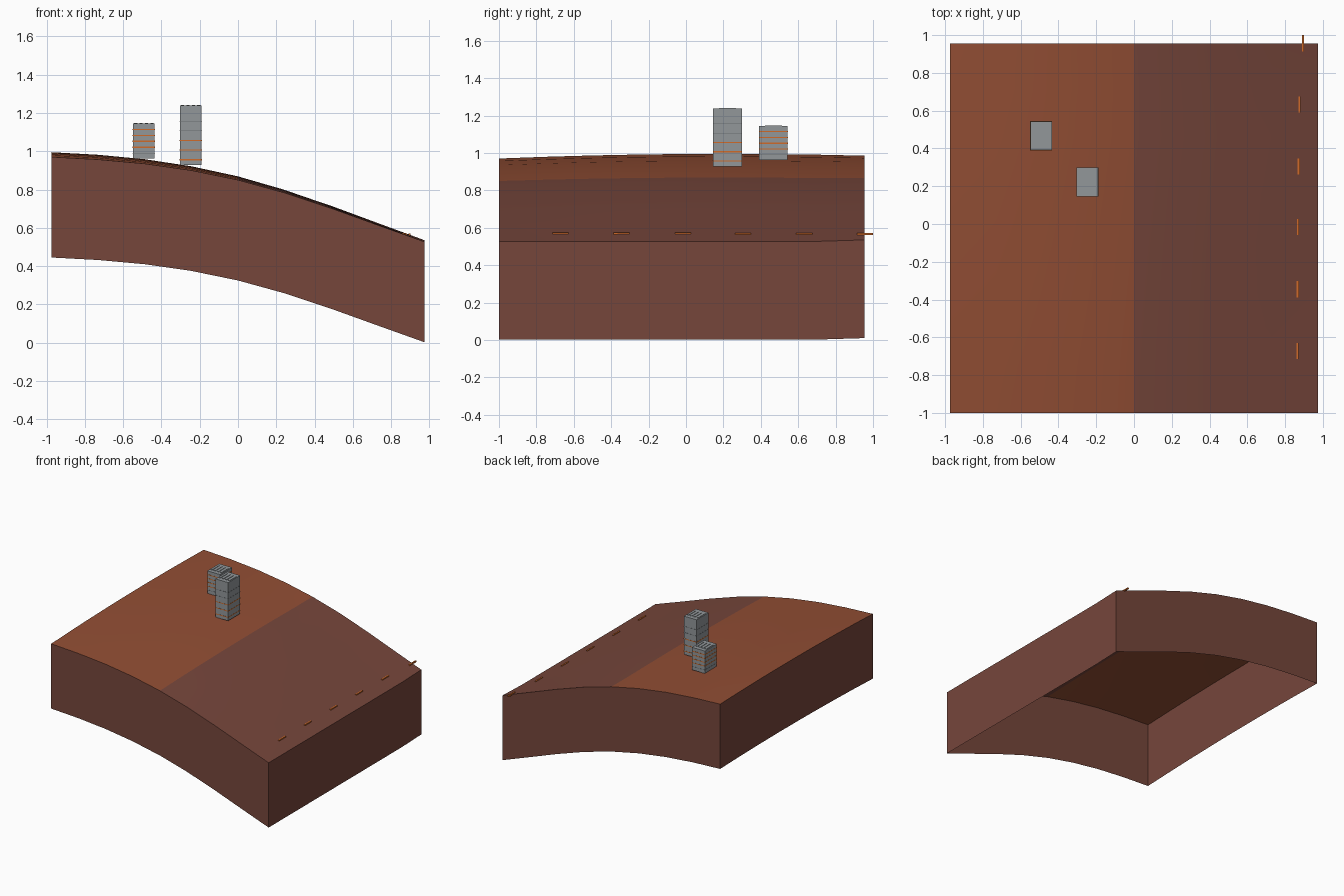
import bpy, bmesh, math

if "Cube" in bpy.data.objects:
    bpy.data.objects.remove(bpy.data.objects["Cube"])


def material(name, rgb):
    """Flat material from an 0-255 screen colour."""
    lin = [((c / 255 + 0.055) / 1.055) ** 2.4 for c in rgb] + [1.0]
    m = bpy.data.materials.new(name)
    m.use_nodes = True
    m.diffuse_color = lin
    m.node_tree.nodes["Principled BSDF"].inputs["Base Color"].default_value = lin
    return m


RUST = material("rust soil", (146, 78, 52))
BROWN = material("brown rock", (118, 70, 59))
GREY = material("tower grey", (146, 151, 154))
DARK = material("seam grey", (108, 112, 115))
ORANGE = material("orange trim", (208, 106, 40))

HALF, FRONT, BACK, DEPTH, CELLS = 0.975, -1.0, 0.955, 0.525, 8
SLOPE = [0.97, 0.957, 0.935, 0.90, 0.85, 0.783, 0.702, 0.614, 0.527]


def ground(x, y):
    """Height of the hillside: a falling slope with a gentle crown."""
    t = (x + HALF) / (2 * HALF)
    i = min(int(t * CELLS), CELLS - 1)
    f = t * CELLS - i
    base = SLOPE[i] * (1 - f) + SLOPE[i + 1] * f
    crown = 0.025 * (1 - t * t) * (1 - ((y - 0.2) / 1.2) ** 2)
    lift = 0.008 * t * max(0.0, (y - 0.7) / (BACK - 0.7))
    return base + crown + lift


def finish(bm, name, mats):
    mesh = bpy.data.meshes.new(name)
    bm.to_mesh(mesh)
    bm.free()
    for m in mats:
        mesh.materials.append(m)
    ob = bpy.data.objects.new(name, mesh)
    bpy.context.collection.objects.link(ob)
    return ob


def box(name, x, y, z, size, mat):
    bm = bmesh.new()
    bmesh.ops.create_cube(bm, size=1)
    bmesh.ops.scale(bm, vec=size, verts=bm.verts)
    bmesh.ops.translate(bm, vec=(x, y, z), verts=bm.verts)
    return finish(bm, name, [mat])


# Hillside surface, two soil colours split along the middle
bm = bmesh.new()
bmesh.ops.create_grid(bm, x_segments=CELLS, y_segments=CELLS, size=1)
for v in bm.verts:
    v.co.x *= HALF
    v.co.y = (FRONT + BACK) / 2 + v.co.y * (BACK - FRONT) / 2
    v.co.z = ground(v.co.x, v.co.y)
for face in bm.faces:
    face.material_index = 1 if face.calc_center_median().x > 0 else 0

# Side walls dropped from the rim, open underneath
rim = [e for e in bm.edges if e.is_boundary]
walls = bmesh.ops.extrude_edge_only(bm, edges=rim)["geom"]
for g in walls:
    if isinstance(g, bmesh.types.BMVert):
        g.co.z -= DEPTH
    elif isinstance(g, bmesh.types.BMFace):
        g.material_index = 1
bmesh.ops.recalc_face_normals(bm, faces=bm.faces)
hill = finish(bm, "hillside", [RUST, BROWN])
bpy.context.view_layer.objects.active = hill
hill.select_set(True)
bpy.ops.object.shade_smooth_by_angle(angle=math.radians(30))
hill.select_set(False)


# Towers with floor bands and narrow roof slats
def tower(name, x, y, bottom, top, step, orange_floors):
    w, d = 0.114, 0.153
    box(name, x, y, (bottom + top) / 2, (w, d, top - bottom), GREY)
    floors = int((top - bottom - 0.01) / step)
    for i in range(floors):
        trim = ORANGE if i in orange_floors else DARK
        thick = 0.006 if trim == ORANGE else 0.003
        z = bottom + 0.028 + i * step
        box(f"{name}_band_{i + 1}", x, y, z, (w + 0.002, d + 0.002, thick), trim)
    for i in range(4):
        sx = x + (i - 1.5) * 0.028
        box(f"{name}_roof_slat_{i + 1}", sx, y, top + 0.001, (0.016, 0.09, 0.005), GREY)


tower("tall_tower", -0.247, 0.222, 0.928, 1.238, 0.05, (0, 1, 2))
tower("short_tower", -0.492, 0.467, 0.962, 1.144, 0.031, (1, 2, 3, 4))

# Row of marker strips along the low edge
STRIPS = [(0.865, -0.672), (0.867, -0.345), (0.868, -0.016),
          (0.872, 0.305), (0.876, 0.632), (0.895, 0.957)]
for i, (x, y) in enumerate(STRIPS):
    z = ground(x, min(y, BACK)) + 0.001
    box(f"marker_strip_{i + 1}", x, y, z, (0.011, 0.086, 0.011), ORANGE)
